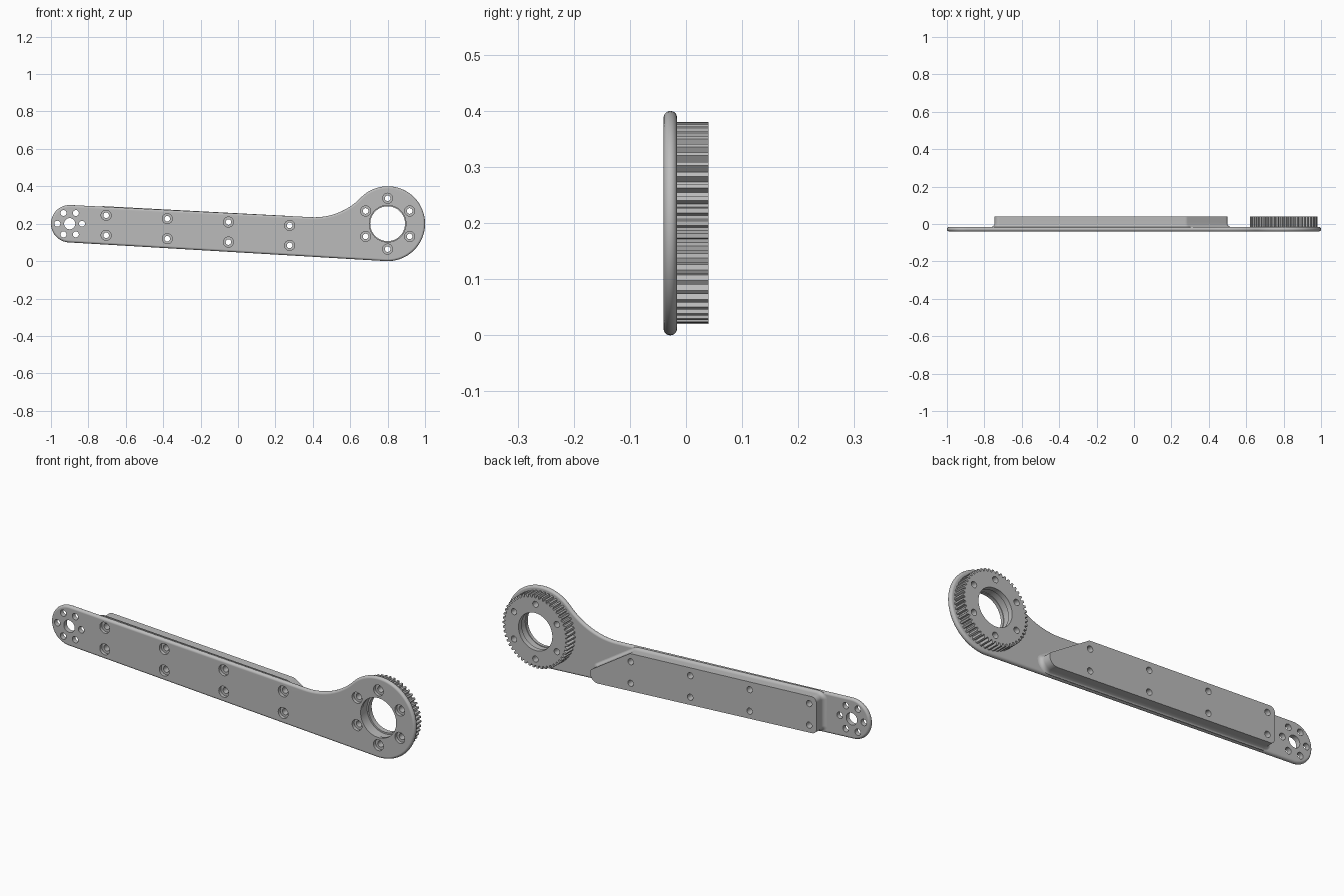
import bpy, bmesh
from math import sin, cos, pi, atan2, radians, sqrt
from mathutils import Vector as V

old = bpy.data.objects.get("Cube")
if old:
    bpy.data.objects.remove(old)

metal = bpy.data.materials.new("plain grey")
metal.use_nodes = True
GREY = (0.5, 0.5, 0.5, 1)
metal.diffuse_color = GREY
metal.node_tree.nodes["Principled BSDF"].inputs["Base Color"].default_value = GREY


def arc(c, r, a0, a1, n):
    return [V((c[0] + r * cos(a0 + (a1 - a0) * i / n),
               c[1] + r * sin(a0 + (a1 - a0) * i / n))) for i in range(n + 1)]


def circle(c, r, n=40):
    return arc(c, r, 0, 2 * pi, n)[:-1]


def offset(ring, d, zscale=1.0):
    """Push a counter-clockwise outline outward by d."""
    out = []
    for i, p in enumerate(ring):
        t = (p - ring[i - 1]).normalized() + (ring[(i + 1) % len(ring)] - p).normalized()
        t.normalize()
        out.append(V((p.x + t.y * d, p.y - t.x * d * zscale)))
    return out


def round_corners(corners):
    """Outline from (x, z, radius) corners, counter-clockwise."""
    ring = []
    for i, (x, z, r) in enumerate(corners):
        p = V((x, z))
        a = (V(corners[i - 1][:2]) - p).normalized()
        b = (V(corners[(i + 1) % len(corners)][:2]) - p).normalized()
        half = a.angle(b) / 2
        c = p + (a + b).normalized() * (r / sin(half))
        s, e = p + a * r * cos(half) / sin(half) - c, p + b * r * cos(half) / sin(half) - c
        a0 = atan2(s.y, s.x)
        ring += arc(c, r, a0, a0 + pi - 2 * half, 8)
    return ring


def loft(name, stacks):
    """Closed solids, each skinned through a stack of (y, outline)."""
    bm = bmesh.new()
    for stack in stacks:
        rows = [[bm.verts.new((p.x, y, p.y)) for p in ring] for y, ring in stack]
        for a, b in zip(rows, rows[1:]):
            for i in range(len(a)):
                bm.faces.new((a[i - 1], a[i], b[i], b[i - 1]))
        bm.faces.new(rows[0])
        bm.faces.new(rows[-1])
    bmesh.ops.recalc_face_normals(bm, faces=bm.faces)
    mesh = bpy.data.meshes.new(name)
    bm.to_mesh(mesh)
    bm.free()
    mesh.materials.append(metal)
    ob = bpy.data.objects.new(name, mesh)
    bpy.context.collection.objects.link(ob)
    return ob


HUB, TIP = V((0.8, 0.2)), V((-0.9, 0.2))
FRONT, BACK = -0.04, -0.016

# Arm plate: two round ends, tangent lower edge, concave neck above
tilt = 0.1 / 1.7
slope = atan2(-0.054, 1)
line = V((0.39, 0.235))
R = 0.346
neck = line + R * V((-sin(slope), cos(slope)))
to_neck = neck - HUB
join = atan2(to_neck.y, to_neck.x)
outline = arc(HUB, 0.2, -pi / 2 - tilt, join, 64)
outline += arc(neck, R, join - pi, slope - pi / 2, 24)[1:]
outline += arc(TIP, 0.1, pi / 2 + slope, 3 * pi / 2 - tilt, 36)
T = (BACK - FRONT) / 2
rim = [(FRONT + T - T * cos(pi * k / 10), offset(outline, T * sin(pi * k / 10) - T))
       for k in range(11)]
plate = loft("arm_plate", [rim])

# Raised stiffener on the back, flaring into the plate
pad = round_corners([(0.28, 0.231, 0.03), (-0.745, 0.285, 0.025), (-0.745, 0.104, 0.025),
                     (0.495, 0.032, 0.04), (0.5, 0.09, 0.02)])
F = 0.02
flare = [(BACK - 0.004, offset(pad, F, 0.5))]
flare += [(BACK + F * (1 - cos(pi / 2 * k / 6)), offset(pad, F * (1 - sin(pi / 2 * k / 6)), 0.5))
          for k in range(7)]
stiffener = loft("stiffener", [flare + [(0.04, pad)]])

# Toothed ring behind the hub
TEETH = 50
teeth = []
for i in range(TEETH):
    for r, f in ((0.167, -0.36), (0.18, -0.18), (0.18, 0.18), (0.167, 0.36)):
        a = 2 * pi * (i + f) / TEETH
        teeth.append(HUB + r * V((cos(a), sin(a))))
gear = loft("toothed_ring", [[(BACK - 0.004, teeth), (0.04, teeth)]])

# Cutter solids: hub bore, counterbored screw holes, tip holes
def drill(c, steps, n=32):
    return [(y, circle(c, r, n)) for y, r in steps]


SCREW = ((-0.1, 0.027), (-0.024, 0.027), (-0.024, 0.015), (0.1, 0.015))
holes = [drill(HUB, ((-0.1, 0.098), (-0.024, 0.098), (-0.024, 0.101),
                     (0.015, 0.101), (0.015, 0.093), (0.1, 0.093)), 64)]
holes.append(drill(TIP, ((-0.1, 0.03), (0.1, 0.03))))
for k in range(6):
    a = k * pi / 3
    holes.append(drill(TIP + 0.066 * V((cos(a), sin(a))), ((-0.1, 0.016), (0.1, 0.016)), 24))
    holes.append(drill(HUB + 0.136 * V((sin(a), cos(a))), SCREW))
for k in range(4):
    for z in (0.245, 0.138):
        holes.append(drill(V((-0.705 + 0.327 * k, z - 0.018 * k)), SCREW))
cutter = loft("hole_cutter", holes)
cutter.hide_render = True

# Cut the holes and finish the shading
for ob in (plate, stiffener, gear):
    cut = ob.modifiers.new("holes", 'BOOLEAN')
    cut.operation, cut.solver, cut.object = 'DIFFERENCE', 'EXACT', cutter
    bpy.ops.object.select_all(action='DESELECT')
    bpy.context.view_layer.objects.active = ob
    ob.select_set(True)
    bpy.ops.object.modifier_apply(modifier=cut.name)
    bpy.ops.object.shade_smooth_by_angle(angle=radians(32))
    ob.modifiers.new("clean normals", 'WEIGHTED_NORMAL').keep_sharp = True
bpy.data.objects.remove(cutter)
